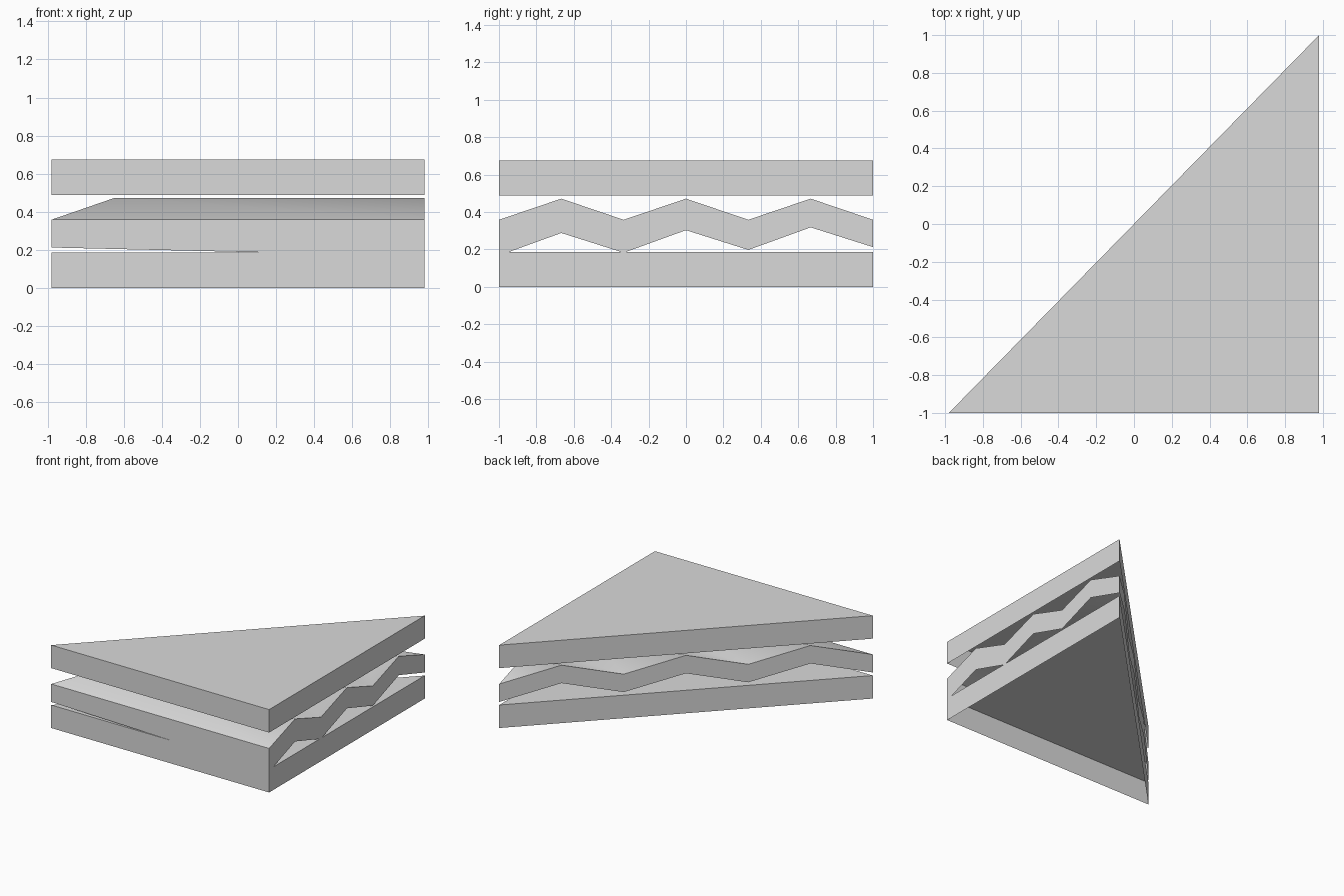
import bpy, bmesh, math

# Remove the default cube
cube = bpy.data.objects.get("Cube")
if cube:
    bpy.data.objects.remove(cube, do_unlink=True)

HALF_X = 0.98       # half width; the long side is the x/y diagonal
SLAB = 0.187        # slab thickness

grey = bpy.data.materials.new("light_grey")
grey.use_nodes = True
colour = (0.7, 0.7, 0.7, 1)
grey.diffuse_color = colour
grey.node_tree.nodes["Principled BSDF"].inputs["Base Color"].default_value = colour


def finish(bm, name):
    bmesh.ops.recalc_face_normals(bm, faces=bm.faces)
    mesh = bpy.data.meshes.new(name)
    bm.to_mesh(mesh)
    bm.free()
    mesh.materials.append(grey)
    obj = bpy.data.objects.new(name, mesh)
    bpy.context.collection.objects.link(obj)
    return obj


def slab(name, z):
    """Triangular slab, open underneath, right angle at the front left corner."""
    bm = bmesh.new()
    corners = [(-HALF_X, -1), (HALF_X, -1), (HALF_X, 1)]
    low = [bm.verts.new((x, y, z)) for x, y in corners]
    high = [bm.verts.new((x, y, z + SLAB)) for x, y in corners]
    bm.faces.new(high)
    for i in range(3):
        k = (i + 1) % 3
        bm.faces.new([low[i], low[k], high[k], high[i]])
    return finish(bm, name)


def wavy_layer(name):
    """Zigzag shell, open underneath, deeper towards the right angle."""
    bm = bmesh.new()
    rows = []
    for i in range(7):
        y = -1 + i / 3
        top = 0.471 if i % 2 else 0.358
        thick = 0.146 + 0.045 * (1 - y) / 2
        row = [bm.verts.new((HALF_X * y, y, top)),
               bm.verts.new((HALF_X * y, y, top - 0.146))]
        if i < 6:
            row += [bm.verts.new((HALF_X, y, top - thick)),
                    bm.verts.new((HALF_X, y, top))]
        else:
            row += [row[1], row[0]]
        rows.append(row)
    bm.faces.new(rows[0])
    # Skin each pair of rows: diagonal side, straight side, top
    for a, b in zip(rows, rows[1:]):
        for j in (0, 2, 3):
            k = (j + 1) % 4
            ring = [a[j], a[k], b[k], b[j]]
            bm.faces.new(list(dict.fromkeys(ring)))
    return finish(bm, name)


slab("bottom_slab", 0)
slab("top_slab", 0.487)
filling = wavy_layer("wavy_filling")

# Soft ridges, crisp outer edges
bpy.ops.object.select_all(action="DESELECT")
filling.select_set(True)
bpy.context.view_layer.objects.active = filling
bpy.ops.object.shade_smooth_by_angle(angle=math.radians(45))
